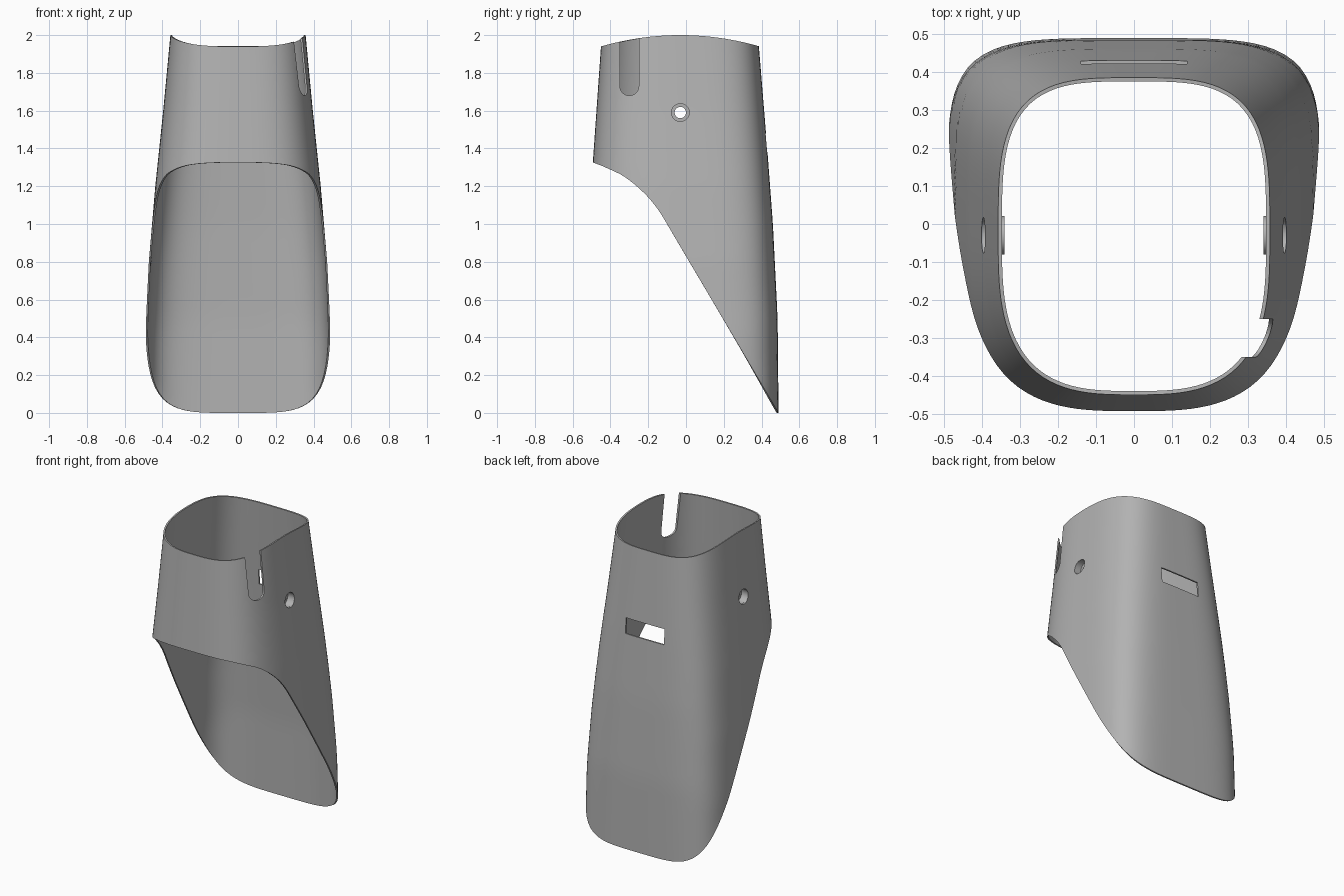
import bpy, bmesh, math
from mathutils import Matrix

if "Cube" in bpy.data.objects:
    bpy.data.objects.remove(bpy.data.objects["Cube"], do_unlink=True)

grey = bpy.data.materials.new("plain grey")
grey.use_nodes = True
grey.diffuse_color = (0.45, 0.45, 0.45, 1)
grey.node_tree.nodes["Principled BSDF"].inputs["Base Color"].default_value = grey.diffuse_color

COLUMNS, ROWS, WALL = 128, 28, 0.01
HOLE_Y, HOLE_Z, HOLE_R = -0.03, 1.59, 0.047


def make(name, bm):
    bmesh.ops.recalc_face_normals(bm, faces=bm.faces)
    mesh = bpy.data.meshes.new(name)
    bm.to_mesh(mesh)
    bm.free()
    obj = bpy.data.objects.new(name, mesh)
    bpy.context.collection.objects.link(obj)
    mesh.materials.append(grey)
    return obj


def activate(obj):
    bpy.ops.object.select_all(action='DESELECT')
    obj.select_set(True)
    bpy.context.view_layer.objects.active = obj


def interp(table, v):
    for (a, fa), (b, fb) in zip(table, table[1:]):
        if v <= b:
            break
    v = min(max(v, table[0][0]), table[-1][0])
    return fa + (fb - fa) * (v - a) / (b - a)


# Silhouettes of the sleeve by height, and the two trim lines by depth
HALF_WIDTH = [(0, .492), (.4, .492), (.8, .472), (1.2, .438), (1.6, .396), (2, .358)]
BACK = [(0, .49), (.5, .485), (1, .46), (1.4, .43), (2, .381)]
FRONT = [(0, -.53), (1.3, -.495), (2, -.446)]
LOWER_TRIM = [(-.5, 1.328), (-.45, 1.31), (-.4, 1.288), (-.34, 1.26), (-.28, 1.217),
              (-.22, 1.163), (-.17, 1.108), (-.13, 1.05), (.49, 0)]


def upper_trim(y):
    return 2 - 0.06 * ((y + 0.03) / 0.42) ** 2


def wall_point(angle, z):
    """Point on the rounded-square cross-section at a height."""
    c, s = math.cos(angle), math.sin(angle)
    mid = 0.1 - 0.065 * z
    power = 4.4 - 0.5 * z if s > 0 else 3.4 - 0.2 * z
    r = (abs(c) ** power + abs(s) ** power) ** (-1 / power)
    depth = interp(BACK, z) - mid if s > 0 else mid - interp(FRONT, z)
    return interp(HALF_WIDTH, z) * r * c, mid + depth * r * s, z


def trim_height(angle, trim, z):
    for _ in range(60):
        z += 0.5 * (trim(wall_point(angle, z)[1]) - z)
    return z


# Sleeve wall: columns run from the lower trim to the upper trim
bm = bmesh.new()
grid = []
for i in range(COLUMNS):
    a = 2 * math.pi * i / COLUMNS
    low = trim_height(a, lambda y: interp(LOWER_TRIM, y), 1)
    high = trim_height(a, upper_trim, 1.95)
    grid.append([bm.verts.new(wall_point(a, low + (high - low) * j / ROWS))
                 for j in range(ROWS + 1)])
for i in range(COLUMNS):
    p, q = grid[i], grid[(i + 1) % COLUMNS]
    for j in range(ROWS):
        bm.faces.new((p[j], q[j], q[j + 1], p[j + 1]))
sleeve = make("sleeve", bm)
# Make sure the faces point outward so the thickness goes inward
first = sleeve.data.polygons[0]
if first.normal.dot(first.center) < 0:
    sleeve.data.flip_normals()
solid = sleeve.modifiers.new("thickness", 'SOLIDIFY')
solid.thickness = WALL
solid.offset = -1


def prism(name, outline, offset):
    """Extrude a closed outline along the offset."""
    bm = bmesh.new()
    face = bm.faces.new([bm.verts.new(p) for p in outline])
    new = bmesh.ops.extrude_face_region(bm, geom=[face])["geom"]
    bmesh.ops.translate(bm, vec=offset, verts=[v for v in new if isinstance(v, bmesh.types.BMVert)])
    return make(name, bm)


# Openings: side holes, back strap slot, rounded rim notch on one side
turn = [2 * math.pi * k / 40 for k in range(40)]
circle = [(-1, HOLE_Y + HOLE_R * math.cos(t), HOLE_Z + HOLE_R * math.sin(t)) for t in turn]
strap = [(x, 0.3, z) for x, z in ((-.14, 1.38), (.14, 1.38), (.14, 1.48), (-.14, 1.48))]
notch = [(0.1, -.25, 2.2), (0.1, -.35, 2.2)]
notch += [(0.1, -.3 - .05 * math.cos(math.pi * k / 16), 1.73 - .05 * math.sin(math.pi * k / 16))
          for k in range(17)]
cutters = [prism("hole_cutter", circle, (2, 0, 0)),
           prism("strap_cutter", strap, (0, 0.4, 0)),
           prism("notch_cutter", notch, (0.6, 0, 0))]
for cutter in cutters:
    cutter.hide_render = True
    cut = sleeve.modifiers.new(cutter.name, 'BOOLEAN')
    cut.operation = 'DIFFERENCE'
    cut.solver = 'EXACT'
    cut.object = cutter
activate(sleeve)
for name in [m.name for m in sleeve.modifiers]:
    bpy.ops.object.modifier_apply(modifier=name)
for cutter in cutters:
    bpy.data.objects.remove(cutter, do_unlink=True)
bpy.ops.object.shade_smooth_by_angle(angle=math.radians(35))

# Recessed screw cups behind the side holes
CUP = [(.391, .051), (.342, .051), (.342, .03), (.35, .03), (.35, HOLE_R), (.391, HOLE_R)]
for side, label in ((1, "left"), (-1, "right")):
    bm = bmesh.new()
    rings = [[bm.verts.new((side * x, HOLE_Y + r * math.cos(t), HOLE_Z + r * math.sin(t)))
              for t in turn] for x, r in CUP]
    for k, ring in enumerate(rings):
        after = rings[(k + 1) % len(rings)]
        for i in range(len(turn)):
            n = (i + 1) % len(turn)
            bm.faces.new((ring[i], ring[n], after[n], after[i]))
    activate(make(label + "_screw_cup", bm))
    bpy.ops.object.shade_smooth_by_angle(angle=math.radians(35))
